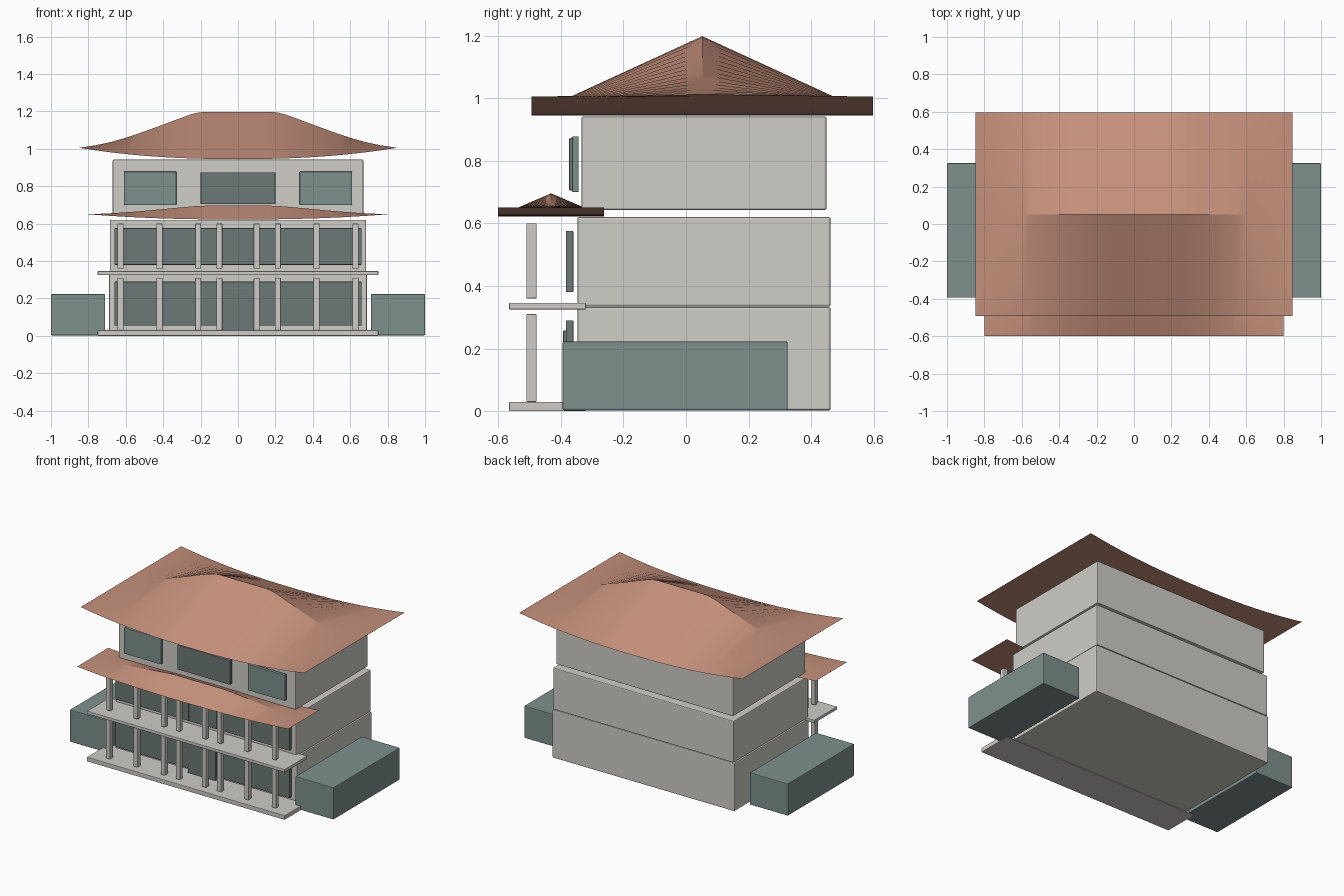
import bpy, bmesh

if "Cube" in bpy.data.objects:
    bpy.data.objects.remove(bpy.data.objects["Cube"])


def material(name, rgb):
    m = bpy.data.materials.new(name)
    m.diffuse_color = (*rgb, 1)
    m.use_nodes = True
    m.node_tree.nodes["Principled BSDF"].inputs["Base Color"].default_value = m.diffuse_color
    return m


WALL = material("plaster", (0.62, 0.61, 0.57))
STONE = material("pale_stone", (0.62, 0.60, 0.57))
GLASS = material("dark_glass", (0.15, 0.19, 0.18))
TEAL = material("grey_green", (0.21, 0.28, 0.27))
TILE = material("clay_tile", (0.56, 0.28, 0.20))


def finish(name, bm, mat):
    bmesh.ops.recalc_face_normals(bm, faces=bm.faces)
    me = bpy.data.meshes.new(name)
    bm.to_mesh(me)
    bm.free()
    me.materials.append(mat)
    ob = bpy.data.objects.new(name, me)
    bpy.context.collection.objects.link(ob)
    return ob


def box(name, x, y, z, mat, bevel=0.003):
    """Box from (min, max) ranges with a small edge bevel."""
    bm = bmesh.new()
    bmesh.ops.create_cube(bm, size=1)
    for v in bm.verts:
        for i, (a, b) in enumerate((x, y, z)):
            v.co[i] = (a + b) / 2 + v.co[i] * (b - a)
    ob = finish(name, bm, mat)
    mod = ob.modifiers.new("bevel", "BEVEL")
    mod.width, mod.segments = bevel, 2
    return ob


RIDGE = [(0, 1), (0.2, 1), (0.25, 0.98), (0.3, 0.925), (0.4, 0.765), (0.5, 0.6), (0.6, 0.44),
         (0.7, 0.29), (0.8, 0.165), (0.9, 0.07), (1, 0.005)]


def lerp_ridge(u):
    for (a, p), (b, q) in zip(RIDGE, RIDGE[1:]):
        if u <= b:
            return p + (q - p) * (u - a) / (b - a)
    return RIDGE[-1][1]


def roof(name, half, y0, y1, z_low, z_tip, z_top):
    """Swept roof: upturned eaves, straight slopes up to a falling ridge."""
    bm = bmesh.new()
    n, rings = 40, []
    for i in range(n + 1):
        x = -1 + 2 * i / n
        u = abs(x)
        eave = z_low + (z_tip - z_low) * u ** 2.3
        ridge = z_tip + (z_top - z_tip) * lerp_ridge(u)
        rings.append([bm.verts.new((x * half, y, z)) for y, z in
                      ((y0, eave), ((y0 + y1) / 2, ridge), (y1, eave))])
    for a, b in zip(rings, rings[1:]):
        for k in range(3):
            j = (k + 1) % 3
            bm.faces.new((a[k], a[j], b[j], b[k]))
    bm.faces.new(rings[0])
    bm.faces.new(rings[-1])
    ob = finish(name, bm, TILE)
    bpy.ops.object.select_all(action="DESELECT")
    ob.select_set(True)
    bpy.context.view_layer.objects.active = ob
    bpy.ops.object.shade_smooth_by_angle(angle=0.35)


# Three storeys
box("ground_storey", (-0.69, 0.69), (-0.347, 0.462), (0.003, 0.333), WALL, 0.006)
box("middle_storey", (-0.685, 0.685), (-0.347, 0.462), (0.335, 0.62), WALL, 0.006)
box("top_storey", (-0.67, 0.67), (-0.334, 0.449), (0.643, 0.942), WALL, 0.006)

# Porch and balcony slabs
box("porch_slab", (-0.75, 0.75), (-0.565, -0.32), (0, 0.03), STONE)
box("balcony_slab", (-0.75, 0.75), (-0.565, -0.32), (0.325, 0.346), STONE)

# Side wings, colonnade and mirrored windows
for s, side in ((-1, "left"), (1, "right")):
    def span(a, b):
        return tuple(sorted((s * a, s * b)))
    box(f"{side}_wing", span(0.71, 1), (-0.394, 0.325), (0.003, 0.223), TEAL, 0.005)
    box(f"{side}_top_window", span(0.33, 0.61), (-0.364, -0.343), (0.70, 0.878), TEAL)
    for floor, z in (("ground", (0.055, 0.29)), ("middle", (0.38, 0.576))):
        box(f"{side}_{floor}_window", span(0.105, 0.66), (-0.384, -0.36), z, GLASS)
    for i, x in enumerate((0.1, 0.213, 0.42, 0.628)):
        for floor, z in (("lower", (0.03, 0.31)), ("upper", (0.36, 0.6))):
            box(f"{side}_{floor}_column_{i + 1}", span(x - 0.016, x + 0.016),
                (-0.51, -0.477), z, STONE)

# Centre openings
box("door", (-0.105, 0.105), (-0.393, -0.36), (0.02, 0.257), GLASS)
box("door_transom", (-0.105, 0.105), (-0.384, -0.362), (0.22, 0.29), GLASS)
box("middle_centre_window", (-0.105, 0.105), (-0.384, -0.36), (0.38, 0.576), GLASS)
box("top_centre_window", (-0.2, 0.2), (-0.373, -0.35), (0.705, 0.873), GLASS)

# Roofs
roof("main_roof", 0.847, -0.493, 0.597, 0.945, 1.005, 1.198)
roof("porch_roof", 0.80, -0.60, -0.262, 0.622, 0.65, 0.696)
